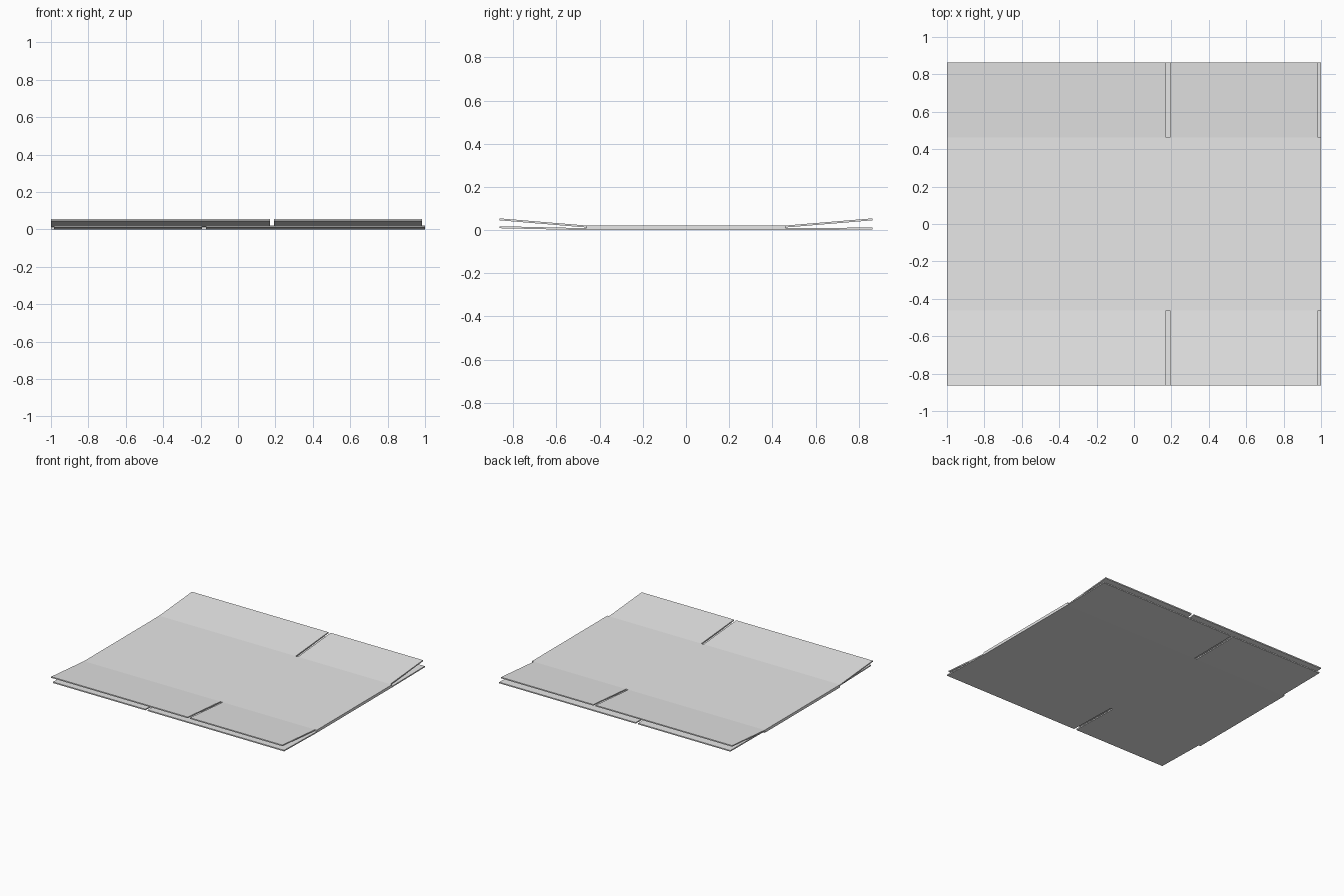
import bpy
import bmesh

cube = bpy.data.objects.get("Cube")
if cube:
    bpy.data.objects.remove(cube, do_unlink=True)

THICK = 0.009      # board thickness
TOP = 0.0215       # top of the folded body
HINGE = 0.462      # fold line of the flaps
EDGE = 0.863       # free edge of the flaps

board = bpy.data.materials.new("pale grey board")
board.use_nodes = True
colour = (0.8, 0.8, 0.8, 1)
board.diffuse_color = colour
board.node_tree.nodes["Principled BSDF"].inputs["Base Color"].default_value = colour


def finish(name, bm):
    bmesh.ops.recalc_face_normals(bm, faces=bm.faces)
    mesh = bpy.data.meshes.new(name)
    bm.to_mesh(mesh)
    bm.free()
    mesh.materials.append(board)
    obj = bpy.data.objects.new(name, mesh)
    bpy.context.collection.objects.link(obj)
    return obj


# Flattened sleeve: a rectangular tube running along y
def sleeve():
    bm = bmesh.new()

    def ring(inset, y):
        low, high, x = inset, TOP - inset, 1 - inset
        return [bm.verts.new((px, y, pz))
                for px, pz in ((-x, low), (x, low), (x, high), (-x, high))]

    of, ob = ring(0, -HINGE), ring(0, HINGE)
    inf, inb = ring(THICK, -HINGE), ring(THICK, HINGE)
    for i in range(4):
        j = (i + 1) % 4
        for a, b in ((of, ob), (inf, inb), (of, inf), (ob, inb)):
            bm.faces.new((a[i], a[j], b[j], b[i]))
    finish("folded_body", bm)


# Flap: a thin board hinged on the body and lifted at its free edge
def flap(name, x0, x1, side, z, lift):
    bm = bmesh.new()
    bmesh.ops.create_cube(bm, size=1)
    for v in bm.verts:
        free = v.co.y > 0
        v.co = (x1 if v.co.x > 0 else x0,
                side * (EDGE if free else HINGE),
                z + (THICK if v.co.z > 0 else 0) + (lift if free else 0))
    finish(name, bm)


sleeve()
for side, end, low_lift in ((-1, "front", 0.009), (1, "back", 0.003)):
    upper = TOP - THICK
    flap(end + "_upper_wide_flap", -1, 0.172, side, upper, 0.033)
    flap(end + "_upper_narrow_flap", 0.192, 0.985, side, upper, 0.033)
    flap(end + "_lower_wide_flap", -0.172, 1, side, 0, low_lift)
    flap(end + "_lower_narrow_flap", -0.985, -0.192, side, 0, low_lift)
